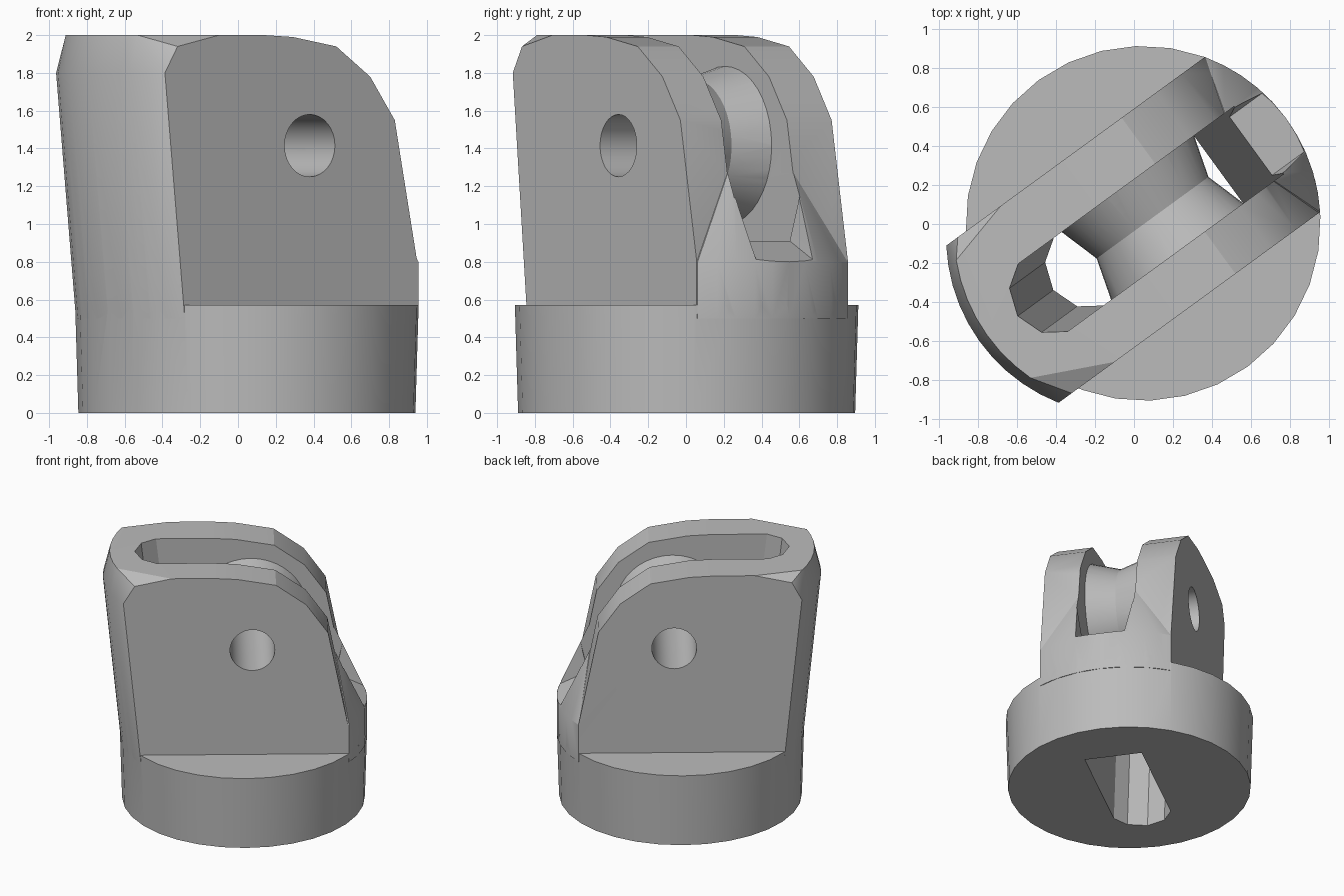
import bpy, bmesh, math
from mathutils import Matrix, Vector

cube = bpy.data.objects.get("Cube")
if cube:
    bpy.data.objects.remove(cube)

TURN = Matrix.Rotation(math.radians(36.1), 4, 'Z')   # clevis axis against x
CU, CV, R = 0.04, -0.025, 0.91                       # base circle in clevis axes
FRONT, BACK = -0.513, 0.478                          # outer cheek planes
SLOT_V, SLOT_H = -0.03, 0.215                        # slot centre and half width
PIN = Vector((0.096, 0, 1.415))

grey = bpy.data.materials.new("plain_grey")
grey.use_nodes = True
grey.diffuse_color = (0.5, 0.5, 0.5, 1)
grey.node_tree.nodes["Principled BSDF"].inputs["Base Color"].default_value = grey.diffuse_color


def finish(name, bm):
    bmesh.ops.dissolve_limit(bm, angle_limit=0.01, verts=bm.verts, edges=bm.edges)
    bmesh.ops.recalc_face_normals(bm, faces=bm.faces)
    bm.transform(TURN)
    me = bpy.data.meshes.new(name)
    bm.to_mesh(me)
    bm.free()
    me.materials.append(grey)
    ob = bpy.data.objects.new(name, me)
    bpy.context.collection.objects.link(ob)
    return ob


def hull(name, points):
    bm = bmesh.new()
    for p in points:
        bm.verts.new(p)
    res = bmesh.ops.convex_hull(bm, input=bm.verts)
    spare = {e for e in res["geom_interior"] + res["geom_unused"] if isinstance(e, bmesh.types.BMVert)}
    bmesh.ops.delete(bm, geom=list(spare), context='VERTS')
    return finish(name, bm)


def lathe_v(name, profile, steps):
    """Solid of revolution about the pin axis; profile is (v, radius)."""
    bm = bmesh.new()
    rings = []
    for v, r in profile:
        rings.append([bm.verts.new(PIN + Vector((r * math.cos(a), v, r * math.sin(a))))
                      for a in (math.tau * i / steps for i in range(steps))])
    for lo, hi in zip(rings, rings[1:]):
        for i in range(steps):
            j = (i + 1) % steps
            bm.faces.new((lo[i], lo[j], hi[j], hi[i]))
    bm.faces.new(rings[0])
    bm.faces.new(rings[-1])
    return finish(name, bm)


def combine(target, other, op):
    mod = target.modifiers.new(op, 'BOOLEAN')
    mod.operation, mod.object, mod.solver = op, other, 'EXACT'
    bpy.context.view_layer.objects.active = target
    bpy.ops.object.modifier_apply(modifier=mod.name)
    bpy.data.objects.remove(other)


def arc(side, z, shift=0.0, front=FRONT, back=BACK, n=10):
    """Part of the base circle between the cheeks, on the +u or -u side."""
    a0, a1 = math.asin((front - CV) / R), math.asin((back - CV) / R)
    angles = [a0 + (a1 - a0) * i / n for i in range(n + 1)]
    return [(CU + shift + side * R * math.cos(a), CV + R * math.sin(a), z) for a in angles]


def circle(r, z, n=32):
    return [(CU + r * math.cos(math.tau * i / n), CV + r * math.sin(math.tau * i / n), z)
            for i in range(n)]


# Round tapered foot
body = hull("swivel_clevis", circle(0.893, 0) + circle(R, 0.57))

# Leaning slab that carries the cheeks
edge = [(0.8, 0.5), (0.8, 0.8), (0.653, 1.55), (0.492, 1.78), (0.27, 1.94),
        (-0.015, 1.99), (-0.2, 2.0), (-0.497, 2.0)]
slab = [(u, v, z) for u, z in edge for v in (FRONT, BACK)]
slab += arc(-1, 0.5, 0.005) + arc(-1, 1.8, -0.125)
slab += arc(-1, 2.0, -0.075)[2:-1] + [(-0.77, v, 1.94) for v in (FRONT, BACK)]
combine(body, hull("slab", slab), 'UNION')

# Rounded toe that blends into the cheeks
toe = arc(1, 0.5) + arc(1, 0.8)
toe += [(0.712, SLOT_V + s * SLOT_H, 1.27) for s in (-1, 1)]
toe += [(0, v, z) for v in (FRONT + 0.01, BACK - 0.01) for z in (0.5, 0.8)]
combine(body, hull("toe", toe), 'UNION')


# Slot from top to bottom, faceted at the closed end
def slot_ring(z):
    tip = -0.534 - 0.113 * z
    far = 0.515 + 0.225 * z
    half = [(far, SLOT_H), (tip + 0.16, SLOT_H), (tip + 0.05, 0.14), (tip, 0)]
    return [(u, SLOT_V + s * v, z) for u, v in half for s in (-1, 1)]


combine(body, hull("slot", slot_ring(-0.1) + slot_ring(2.1)), 'DIFFERENCE')

# Open mouth of the slot with its sloping floor
mouth = [(u, SLOT_V + s * 0.185, 0.91 - 0.478 * (u - 0.72)) for u in (0.6, 1.2) for s in (-1, 1)]
mouth += [(u, SLOT_V + s * SLOT_H, z) for u in (0.6, 1.2) for s in (-1, 1) for z in (1.27, 2.2)]
combine(body, hull("mouth", mouth), 'DIFFERENCE')

# Grooved roller between the cheeks
a, b = SLOT_V - SLOT_H, SLOT_V + SLOT_H
roller = lathe_v("roller", [(a - 0.02, 0.42), (a, 0.42), (SLOT_V, 0.355), (b, 0.42), (b + 0.02, 0.42)], 40)
combine(body, roller, 'UNION')

# Pin hole through cheeks and roller
combine(body, lathe_v("pin_hole", [(-0.8, 0.165), (0.8, 0.165)], 32), 'DIFFERENCE')

bpy.ops.object.select_all(action='DESELECT')
body.select_set(True)
bpy.context.view_layer.objects.active = body
bpy.ops.object.shade_smooth_by_angle(angle=math.radians(25))
